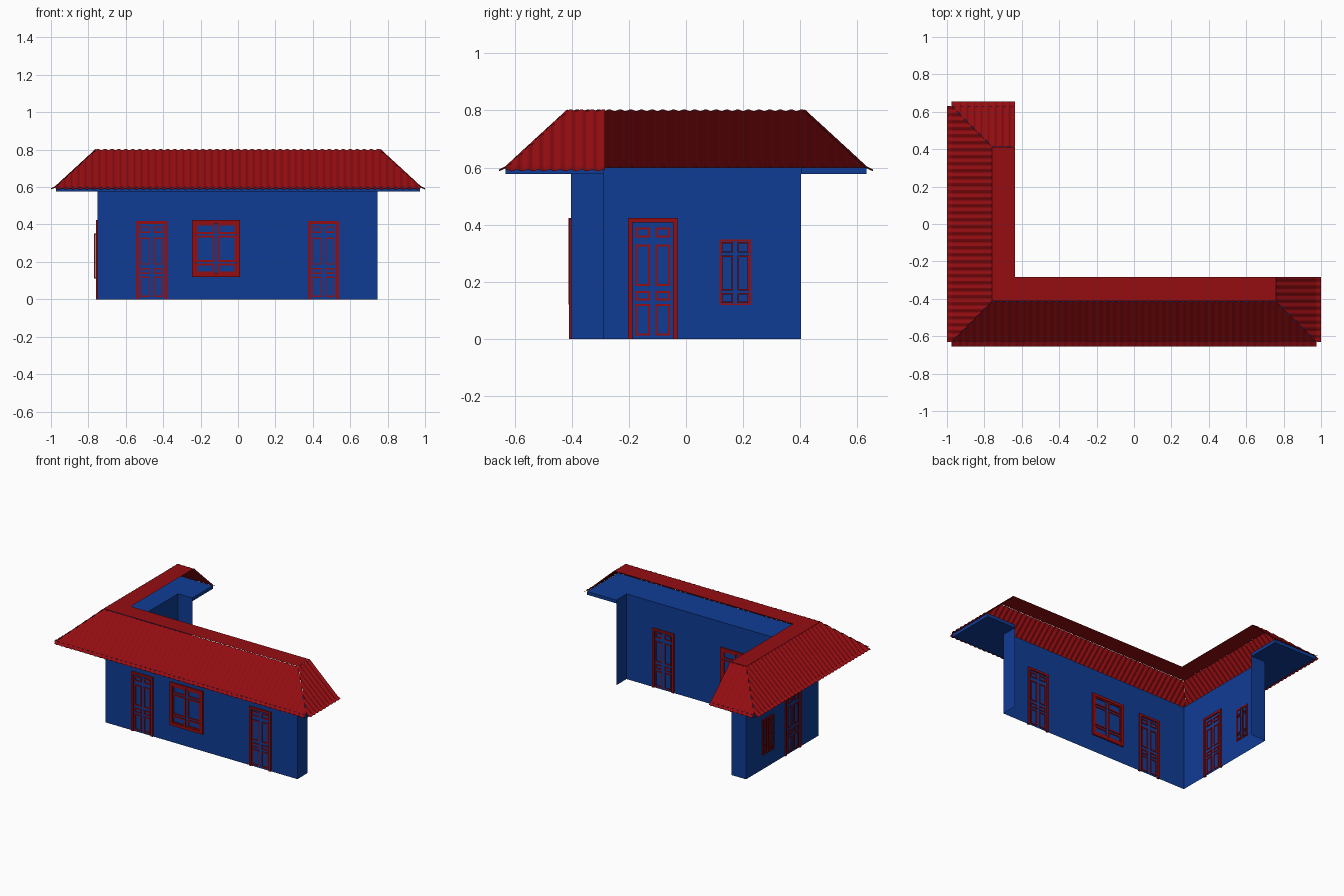
import bpy, bmesh, math
from mathutils import Matrix, Vector

if "Cube" in bpy.data.objects:
    bpy.data.objects.remove(bpy.data.objects["Cube"])

def material(name, c):
    m = bpy.data.materials.new(name)
    m.diffuse_color = (*c, 1)
    m.use_nodes = True
    m.node_tree.nodes["Principled BSDF"].inputs["Base Color"].default_value = m.diffuse_color
    return m

RED = material("red_paint", (0.30, 0.004, 0.006))
BLUE = material("blue_paint", (0.005, 0.045, 0.30))

def finish(name, bm, mat, loc=(0, 0, 0), rot=0):
    me = bpy.data.meshes.new(name)
    bm.to_mesh(me)
    bm.free()
    me.materials.append(mat)
    ob = bpy.data.objects.new(name, me)
    ob.location = loc
    ob.rotation_euler = (0, 0, rot)
    bpy.context.collection.objects.link(ob)
    return ob

def box(bm, x0, x1, y0, y1, z0, z1):
    m = Matrix.Translation(((x0+x1)/2, (y0+y1)/2, (z0+z1)/2)) @ Matrix.Diagonal((x1-x0, y1-y0, z1-z0, 1))
    bmesh.ops.create_cube(bm, size=1, matrix=m)

def border(bm, x0, x1, z0, z1, w, d, sill=True):
    """Rectangular outline of bars, straddling the wall plane."""
    box(bm, x0, x0+w, -d, d, z0, z1)
    box(bm, x1-w, x1, -d, d, z0, z1)
    box(bm, x0+w, x1-w, -d, d, z1-w, z1)
    if sill:
        box(bm, x0+w, x1-w, -d, d, z0, z0+w)

def prism(name, pts, z0, z1, mat):
    bm = bmesh.new()
    f = bm.faces.new([bm.verts.new((x, y, z0)) for x, y in pts])
    r = bmesh.ops.extrude_face_region(bm, geom=[f])
    for v in r["geom"]:
        if isinstance(v, bmesh.types.BMVert):
            v.co.z = z1
    bmesh.ops.recalc_face_normals(bm, faces=bm.faces)
    return finish(name, bm, mat)

# Walls: open thin shell with short returns at both ends
WALL = [(0.745, -0.288), (0.745, -0.402), (-0.75, -0.402), (-0.75, 0.402), (-0.638, 0.402)]
bm = bmesh.new()
cols = [(bm.verts.new((x, y, 0)), bm.verts.new((x, y, 0.577))) for x, y in WALL]
for a, b in zip(cols, cols[1:]):
    bm.faces.new((b[0], a[0], a[1], b[1]))
finish("walls", bm, BLUE)

# Soffit slab outside the walls
prism("soffit", WALL + [(-0.638, 0.632), (-0.972, 0.632), (-0.972, -0.632),
                        (0.972, -0.632), (0.972, -0.288)], 0.577, 0.6, BLUE)

# Flat roof top
bm = bmesh.new()
bm.faces.new([bm.verts.new((x, y, 0.803)) for x, y in
              [(-0.76, -0.413), (0.76, -0.413), (0.76, -0.284), (-0.636, -0.284),
               (-0.636, 0.413), (-0.76, 0.413)]])
finish("roof_top", bm, RED)

PITCH, AMP, SEG = 0.0375, 0.005, 6

def roof_slope(name, half, ridge, start, end, rot):
    """Ribbed slope facing -y: ridge half-length, ridge distance, span along x."""
    run, lip = 0.217, 0.025
    n = round((end - start) / PITCH * SEG)
    bm = bmesh.new()
    prev = None
    for i in range(n + 1):
        u = start + (end - start) * i / n
        t0 = min(1, max(0, (abs(u) - half) / run))     # hip line cut
        w = AMP * math.cos(2 * math.pi * i / SEG)
        col = [bm.verts.new((u, -(ridge + run * t0) - w * 0.6, 0.801 - 0.199 * t0 + w * 0.6)),
               bm.verts.new((u, -(ridge + run) - w * 0.4, 0.602 + w * 0.6)),
               bm.verts.new((u, -(ridge + run + lip), 0.590 + w * 0.6))]
        if prev:
            for k in range(2):
                bm.faces.new((prev[k+1], col[k+1], col[k], prev[k]))
        prev = col
    finish(name, bm, RED, rot=rot)

roof_slope("roof_front", 0.758, 0.413, -0.975, 0.975, 0)
roof_slope("roof_left", 0.413, 0.758, -0.63, 0.63, -math.pi / 2)
roof_slope("roof_right_hip", 0.413, 0.758, -0.63, -0.284, math.pi / 2)
roof_slope("roof_back_hip", 0.758, 0.413, 0.636, 0.975, math.pi)

# Doors: frame plus two columns of outlined panels
def door(name, loc, rot=0, w=0.168, h=0.418):
    bm = bmesh.new()
    border(bm, -w/2, w/2, 0, h, 0.016, 0.008, sill=False)
    for s in (-1, 1):
        x0, x1 = sorted((s * 0.010, s * 0.060))
        for z0, z1 in [(0.012, 0.122), (0.135, 0.167), (0.185, 0.330), (0.355, 0.390)]:
            border(bm, x0, x1, z0, z1, 0.007, 0.005)
    finish(name, bm, RED, loc, rot)

door("door_front_left", (-0.462, -0.402, 0))
door("door_front_right", (0.457, -0.402, 0))
door("door_side", (-0.75, -0.116, 0), -math.pi / 2, 0.174, 0.424)

# Windows: frame plus outlined panes
def window(name, loc, rot, w, h, fw, rows, bar, d):
    bm = bmesh.new()
    border(bm, -w/2, w/2, 0, h, fw, d)
    for s in (-1, 1):
        x0, x1 = sorted((s * 0.008, s * (w/2 - fw)))
        for z0, z1 in rows:
            border(bm, x0, x1, z0, z1, bar, 0.006)
    finish(name, bm, RED, loc, rot)

window("window_front", (-0.117, -0.402, 0.12), 0, 0.256, 0.304, 0.02,
       [(0.02, 0.07), (0.08, 0.22), (0.23, 0.284)], 0.009, 0.009)
window("window_side", (-0.75, 0.172, 0.118), -math.pi / 2, 0.11, 0.23, 0.006,
       [(0.008, 0.042), (0.052, 0.174), (0.184, 0.222)], 0.005, 0.004)

# Security grille over the side window: bent bars and cross rails
bm = bmesh.new()
for i in range(6):
    x = -0.058 + i * 0.0232
    box(bm, x - 0.003, x + 0.003, -0.019, -0.013, 0.11, 0.352)
    for z in (0.11, 0.346):
        box(bm, x - 0.003, x + 0.003, -0.013, 0, z, z + 0.006)
for z in (0.13, 0.228, 0.326):
    box(bm, -0.061, 0.061, -0.018, -0.014, z, z + 0.006)
finish("window_grille", bm, RED, (-0.75, 0.172, 0), -math.pi / 2)
